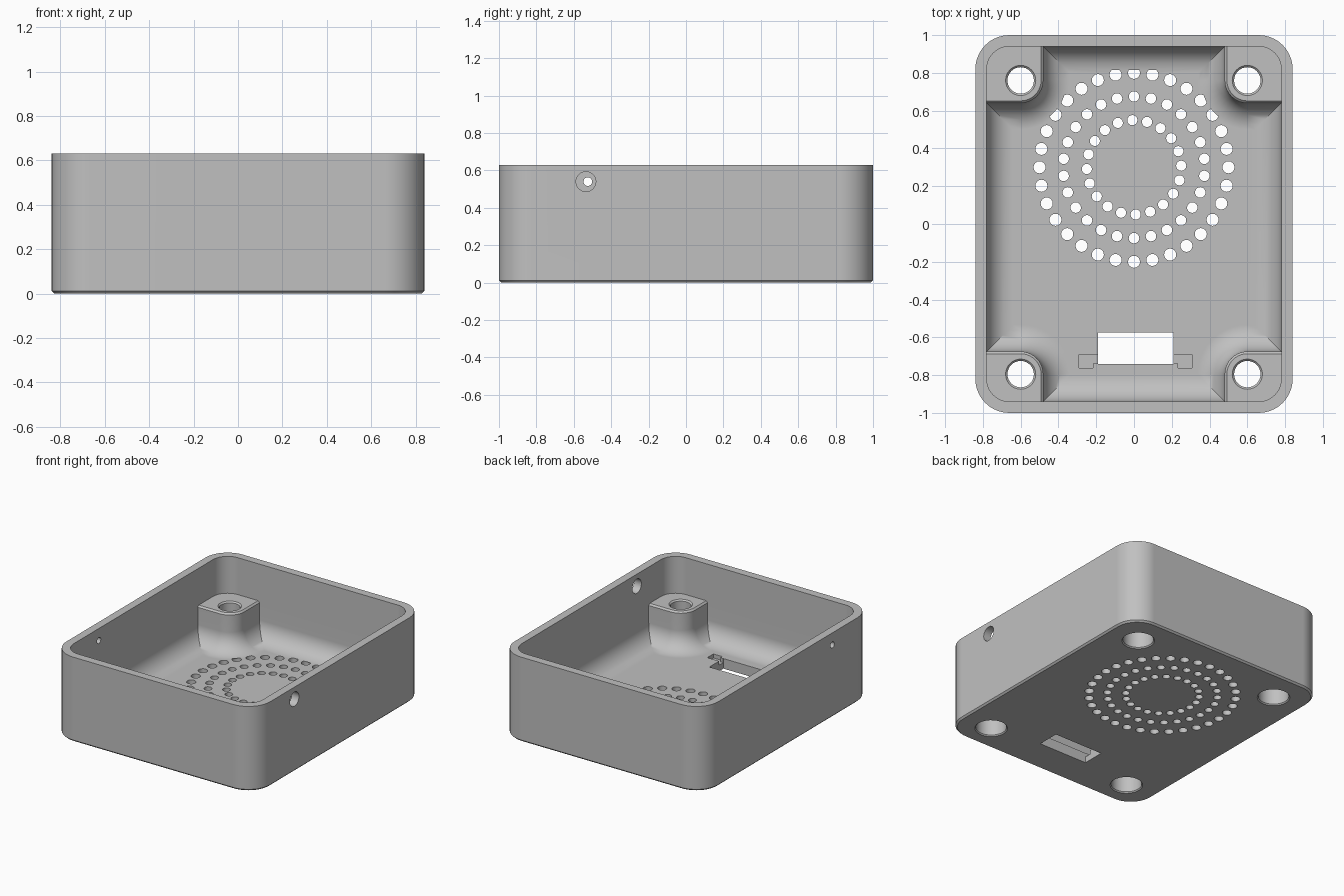
import bpy
import bmesh
from math import cos, sin, pi, radians, sqrt

if "Cube" in bpy.data.objects:
    bpy.data.objects.remove(bpy.data.objects["Cube"])

HALF_X, HALF_Y, HEIGHT = 0.84, 1.0, 0.63
WALL, FLOOR, FILLET = 0.06, 0.075, 0.14
POST_TOP, POST_R, POST_X = 0.355, 0.12, 0.6
POST_BACK, POST_FRONT = 0.76, 0.795
IN_X, IN_Y = HALF_X - WALL, HALF_Y - WALL

grey = bpy.data.materials.new("plain grey")
grey.use_nodes = True
colour = (0.53, 0.53, 0.53, 1)
grey.diffuse_color = colour
grey.node_tree.nodes["Principled BSDF"].inputs["Base Color"].default_value = colour


def arc(cx, cy, r, start, end, steps=10):
    angles = [radians(start + (end - start) * i / steps) for i in range(steps + 1)]
    return [(cx + r * cos(a), cy + r * sin(a)) for a in angles]


def circle(cx, cy, r, n=32):
    return arc(cx, cy, r, 0, 360, n)[:-1]


def rounded_rect(hx, hy, r):
    pts = []
    for k, (sx, sy) in enumerate([(1, 1), (-1, 1), (-1, -1), (1, -1)]):
        pts += arc(sx * (hx - r), sy * (hy - r), r, 90 * k, 90 * k + 90)
    return pts


def cavity_outline(wall, post):
    """Inner wall outline running around the corner posts, offset inward."""
    def quarter(cy):
        x, y, r = IN_X - wall, IN_Y - wall, POST_R + post
        return [(x, cy - r)] + arc(POST_X, cy, r, 270, 180) + [(POST_X - r, y)]
    back, front = quarter(POST_BACK), quarter(POST_FRONT)
    return (back + [(-x, y) for x, y in reversed(back)]
            + [(-x, -y) for x, y in front]
            + [(x, -y) for x, y in reversed(front)])


def layers(levels):
    return [[(x, y, z) for x, y in outline] for z, outline in levels]


def add_loft(bm, rings):
    """Closed skin through rings of equal point count."""
    loops = [[bm.verts.new(p) for p in ring] for ring in rings]
    for a, b in zip(loops, loops[1:]):
        for i in range(len(a)):
            j = (i + 1) % len(a)
            bm.faces.new((a[i], a[j], b[j], b[i]))
    bm.faces.new(loops[0][::-1])
    bm.faces.new(loops[-1])


def make(name, solids):
    bm = bmesh.new()
    for rings in solids:
        add_loft(bm, rings)
    bmesh.ops.recalc_face_normals(bm, faces=bm.faces)
    mesh = bpy.data.meshes.new(name)
    bm.to_mesh(mesh)
    bm.free()
    ob = bpy.data.objects.new(name, mesh)
    bpy.context.collection.objects.link(ob)
    return ob


# Outer case with a small chamfer underneath
case = make("enclosure_case", [layers([
    (0, rounded_rect(HALF_X - 0.012, HALF_Y - 0.012, 0.168)),
    (0.012, rounded_rect(HALF_X, HALF_Y, 0.18)),
    (HEIGHT, rounded_rect(HALF_X, HALF_Y, 0.18))])])
case.data.materials.append(grey)
bpy.context.view_layer.objects.active = case
case.select_set(True)


def cut(name, solids):
    cutter = make(name, solids)
    cutter.hide_render = True
    mod = case.modifiers.new(name, "BOOLEAN")
    mod.operation = "DIFFERENCE"
    mod.solver = "EXACT"
    mod.object = cutter
    bpy.ops.object.modifier_apply(modifier=name)
    bpy.data.objects.remove(cutter)


# Upper cavity, down to the post tops
upper = rounded_rect(IN_X, IN_Y, 0.12)
cut("upper_cavity", [layers([(POST_TOP, upper), (HEIGHT + 0.1, upper)])])

# Lower cavity around the posts, with a filleted floor and chamfered post tops
levels = []
for i in range(9):
    t = pi / 2 * i / 8
    d = FILLET * (1 - sin(t))
    levels.append((FLOOR + FILLET * (1 - cos(t)), cavity_outline(d, d)))
levels += [(POST_TOP - 0.012, cavity_outline(0, 0)),
           (POST_TOP, cavity_outline(0, -0.012)),
           (POST_TOP + 0.03, cavity_outline(0, -0.012))]
cut("lower_cavity", [layers(levels)])

# Stepped screw holes through the posts
screw_profile = [(-0.01, 0.12), (0.008, 0.104), (0.2, 0.104), (0.2, 0.07),
                 (POST_TOP - 0.01, 0.07), (POST_TOP + 0.01, 0.09)]
cut("screw_holes", [
    layers([(z, circle(sx * POST_X, y, r)) for z, r in screw_profile])
    for sx in (-1, 1) for y in (POST_BACK, -POST_FRONT)])

# Three rings of vent holes
vents = []
for ring_r, count, hole_r, turn in [(0.5, 32, 0.032, 0), (0.375, 26, 0.028, pi / 2),
                                    (0.25, 20, 0.027, 0.035)]:
    for k in range(count):
        a = turn + 2 * pi * k / count
        hole = circle(ring_r * cos(a), 0.3 + ring_r * sin(a), hole_r, 16)
        vents.append(layers([(-0.05, hole), (FLOOR + 0.0015, hole)]))
cut("vent_holes", vents)

# Floor slot and the shallow recess for its clip
slot = [(-0.19, -0.74), (0.21, -0.74), (0.21, -0.575), (-0.19, -0.575)]
cut("connector_slot", [layers([(-0.05, slot), (FLOOR + 0.05, slot)])])
half = [(0.3, -0.69), (0.3, -0.762), (0.225, -0.762), (0.225, -0.738)]
recess = [(x + 0.008, y) for x, y in half]
recess += [(0.008 - x, y) for x, y in reversed(half)]
cut("clip_recess", [layers([(FLOOR - 0.03, recess), (FLOOR + 0.04, recess)])])

# Cable hole in the left wall, small hole in the right wall
for name, side, y, r in [("cable_hole", 1, -0.535, 0.053), ("small_hole", -1, -0.525, 0.023)]:
    cut(name, [[[(side * x, py, pz) for py, pz in circle(y, 0.54, r)]
                for x in (IN_X - 0.05, HALF_X + 0.05)]])

# Smooth curved surfaces, crisp edges
bpy.ops.object.shade_smooth_by_angle(angle=radians(30))
normals = case.modifiers.new("even_normals", "WEIGHTED_NORMAL")
normals.keep_sharp = True
